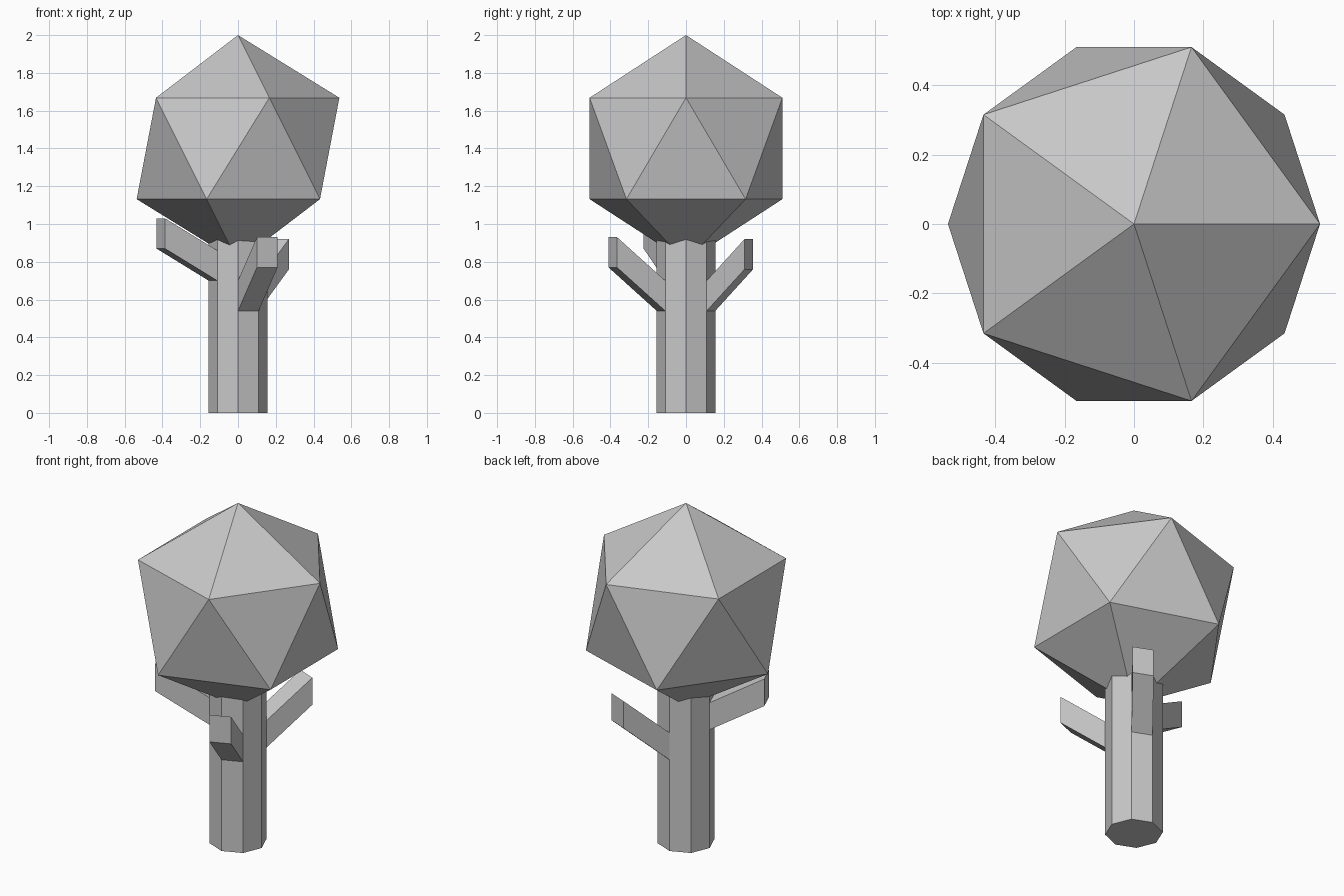
import bpy
import bmesh
from math import cos, sin, radians
from mathutils import Vector

TRUNK_RADIUS = 0.155
BRANCH_HEIGHT = 0.16

cube = bpy.data.objects.get("Cube")
if cube:
    bpy.data.objects.remove(cube, do_unlink=True)

grey = bpy.data.materials.new("plain grey")
grey.use_nodes = True
colour = (0.58, 0.58, 0.58, 1)
grey.diffuse_color = colour
grey.node_tree.nodes["Principled BSDF"].inputs["Base Color"].default_value = colour


def add_part(name, bm, location=(0, 0, 0)):
    """Turn a bmesh into a flat-shaded object."""
    bmesh.ops.recalc_face_normals(bm, faces=bm.faces)
    mesh = bpy.data.meshes.new(name)
    bm.to_mesh(mesh)
    bm.free()
    mesh.materials.append(grey)
    obj = bpy.data.objects.new(name, mesh)
    obj.location = location
    bpy.context.collection.objects.link(obj)
    return obj


def add_branch(name, side, base_z, reach):
    """Extrude a patch of one trunk side outwards and upwards."""
    bm = bmesh.new()
    corners = []
    for step, z in ((0, 0), (1, 0), (1, BRANCH_HEIGHT), (0, BRANCH_HEIGHT)):
        angle = radians(45 * (side + step))
        corners.append(bm.verts.new((TRUNK_RADIUS * cos(angle),
                                     TRUNK_RADIUS * sin(angle), base_z + z)))
    patch = bm.faces.new(corners)
    result = bmesh.ops.extrude_face_region(bm, geom=[patch], use_keep_orig=True)
    tip = [v for v in result["geom"] if isinstance(v, bmesh.types.BMVert)]
    bmesh.ops.translate(bm, verts=tip, vec=Vector(reach))
    return add_part(name, bm)


# Octagonal trunk, ending inside the foliage
bm = bmesh.new()
bmesh.ops.create_cone(bm, cap_ends=True, segments=8, radius1=TRUNK_RADIUS,
                      radius2=TRUNK_RADIUS, depth=1)
add_part("trunk", bm, (0, 0, 0.5))

# Faceted foliage ball
bm = bmesh.new()
bmesh.ops.create_icosphere(bm, subdivisions=1, radius=0.6)
add_part("foliage", bm, (0, 0, 1.4))

# Branches growing from three trunk sides
add_branch("front_branch", 6, 0.54, (0.10, -0.255, 0.23))
add_branch("right_branch", 4, 0.70, (-0.277, -0.115, 0.17))
add_branch("back_branch", 1, 0.54, (0.16, 0.20, 0.22))
